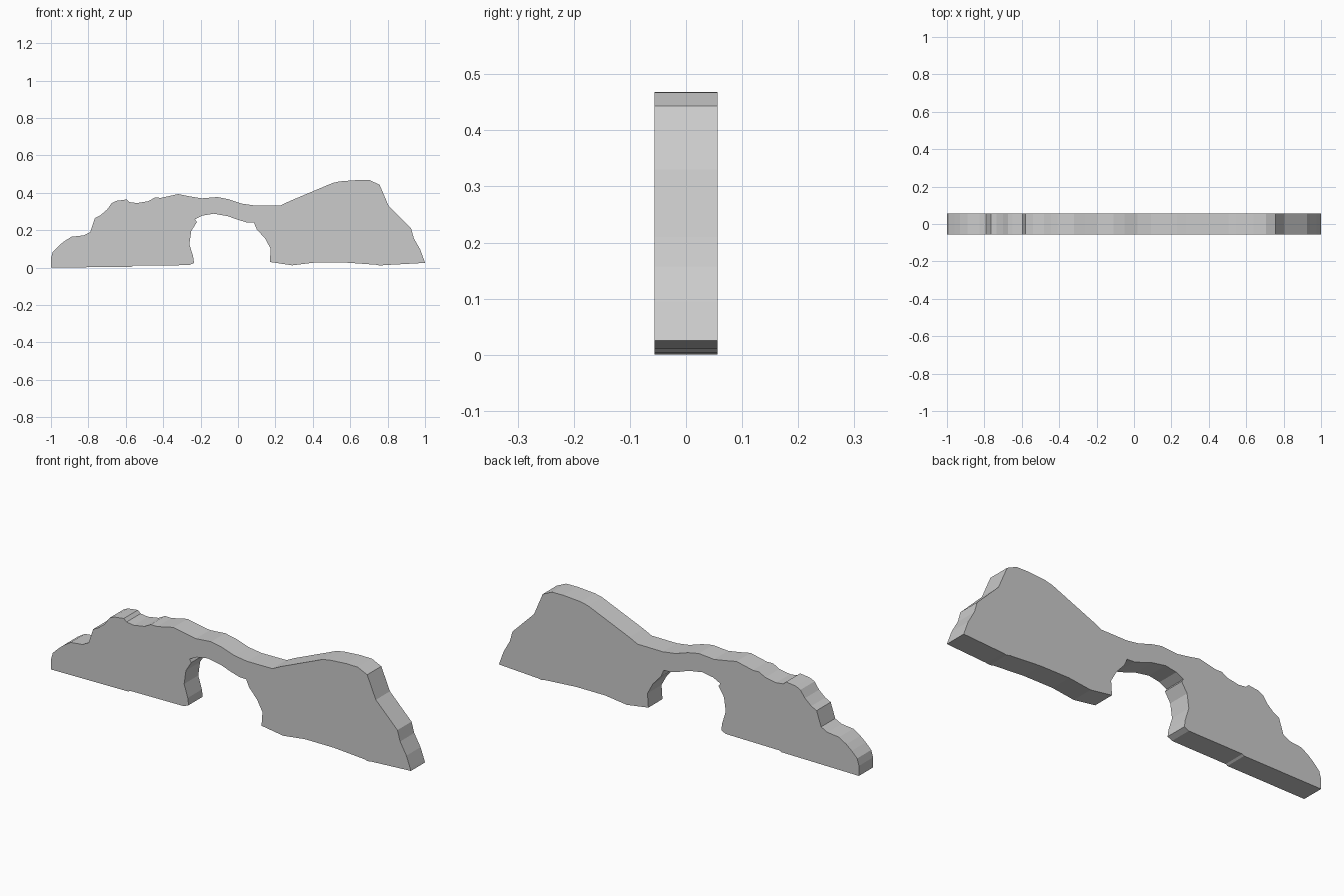
import bpy, bmesh

HALF_DEPTH = 0.056

# Rocky skyline, left foot to right foot (x, z)
skyline = [
    (-1, 0), (-1, .05), (-.99, .085), (-.96, .115), (-.93, .14), (-.89, .165),
    (-.825, .172), (-.79, .19), (-.765, .265), (-.735, .28), (-.70, .31),
    (-.675, .345), (-.65, .357), (-.595, .364), (-.58, .35), (-.54, .345),
    (-.48, .355), (-.445, .374), (-.41, .373), (-.32, .393), (-.265, .382),
    (-.195, .37), (-.11, .377), (-.05, .365), (.02, .342), (.09, .332),
    (.23, .333), (.275, .355), (.505, .452), (.545, .461), (.64, .468),
    (.705, .467), (.757, .443), (.805, .33), (.865, .27), (.925, .21),
    (.94, .157), (.975, .095), (.995, .04), (1, .025),
]

# Underside of the right foot, right to left
right_base = [(.78, .013), (.76, .01), (.74, .015), (.57, .027), (.41, .027), (.29, .012), (.17, .03)]

# Arch opening, right to left
arch = [
    (.175, .1), (.145, .155), (.1, .205), (.085, .24), (.045, .242),
    (-.005, .257), (-.055, .275), (-.13, .288), (-.19, .278), (-.23, .258),
    (-.22, .243), (-.25, .195), (-.26, .125), (-.24, .06), (-.235, .025),
]

# Underside of the left foot
left_base = [(-.26, .013), (-.56, .01), (-.57, .004)]

# Extrude the silhouette into a flat slab
bm = bmesh.new()
outline = skyline + right_base + arch + left_base
face = bm.faces.new([bm.verts.new((x, -HALF_DEPTH, z)) for x, z in outline])
extruded = bmesh.ops.extrude_face_region(bm, geom=[face], use_keep_orig=True)
moved = [g for g in extruded["geom"] if isinstance(g, bmesh.types.BMVert)]
bmesh.ops.translate(bm, verts=moved, vec=(0, 2 * HALF_DEPTH, 0))
bmesh.ops.triangulate(bm, faces=[f for f in bm.faces if len(f.verts) > 4])
bmesh.ops.recalc_face_normals(bm, faces=bm.faces)

mesh = bpy.data.meshes.new("rock_arch")
bm.to_mesh(mesh)
bm.free()
bpy.context.collection.objects.link(bpy.data.objects.new("rock_arch", mesh))
